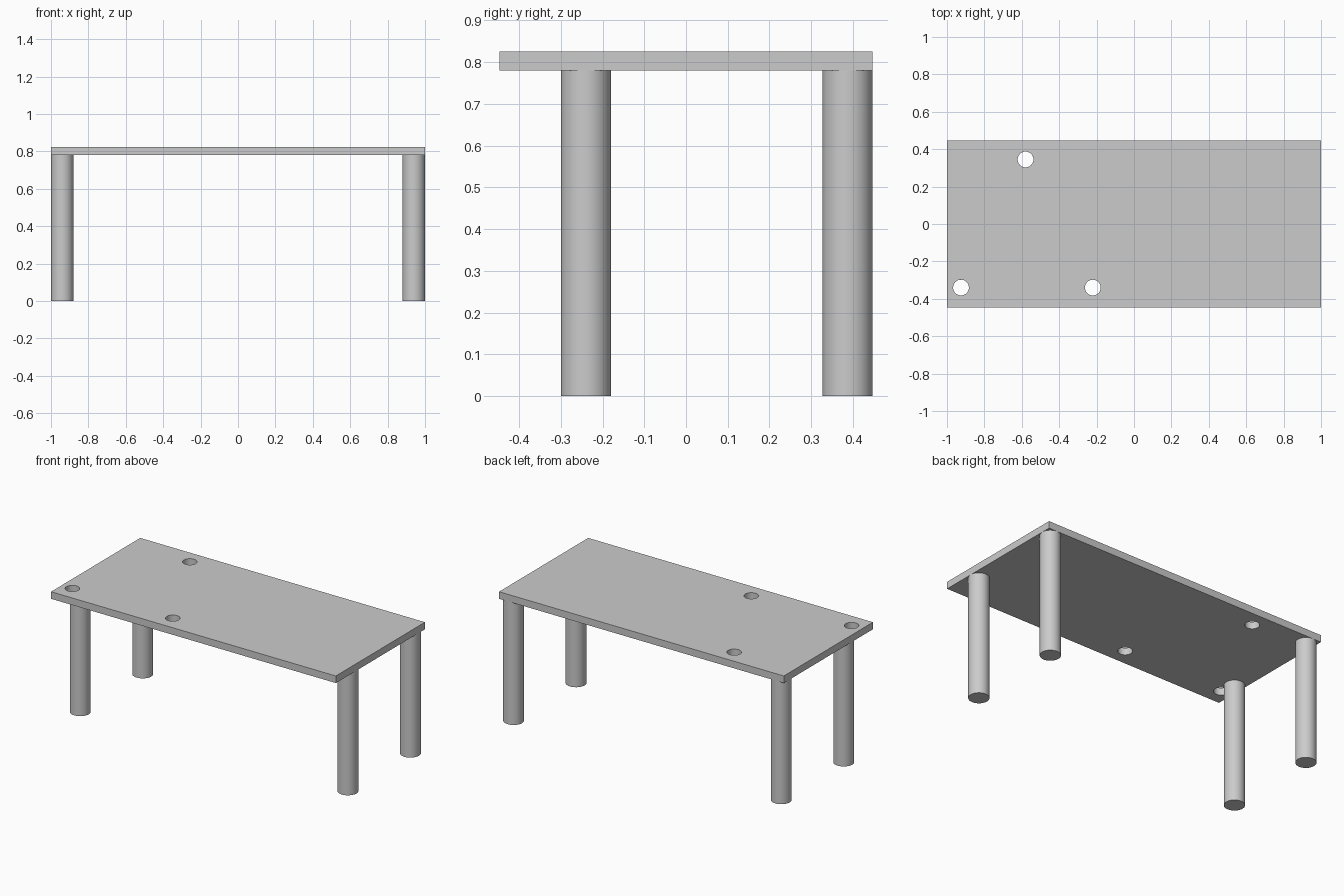
import bpy
import math

cube = bpy.data.objects.get("Cube")
if cube:
    bpy.data.objects.remove(cube, do_unlink=True)

LENGTH, DEPTH = 2.0, 0.894
LEG_H, TOP_H = 0.78, 0.045
LEG_R, HOLE_R = 0.06, 0.042

grey = bpy.data.materials.new("plain grey")
grey.use_nodes = True
colour = (0.6, 0.6, 0.6, 1)
grey.diffuse_color = colour
grey.node_tree.nodes["Principled BSDF"].inputs["Base Color"].default_value = colour


def cylinder(name, x, y, z0, z1, radius):
    bpy.ops.mesh.primitive_cylinder_add(
        vertices=64, radius=radius, depth=z1 - z0, location=(x, y, (z0 + z1) / 2))
    obj = bpy.context.object
    obj.name = name
    obj.data.materials.append(grey)
    return obj


# Table top slab
bpy.ops.mesh.primitive_cube_add(size=1, location=(0, 0, LEG_H + TOP_H / 2))
top = bpy.context.object
top.name = "table_top"
top.scale = (LENGTH, DEPTH, TOP_H)
bpy.ops.object.transform_apply(location=False, rotation=False, scale=True)
top.data.materials.append(grey)

# Three round holes through the top
for i, (x, y) in enumerate([(-0.925, -0.34), (-0.58, 0.345), (-0.22, -0.34)]):
    cutter = cylinder(f"hole_cutter_{i + 1}", x, y, LEG_H - 0.1, LEG_H + 0.2, HOLE_R)
    cut = top.modifiers.new(f"hole_{i + 1}", 'BOOLEAN')
    cut.operation = 'DIFFERENCE'
    cut.solver = 'EXACT'
    cut.object = cutter
    bpy.context.view_layer.objects.active = top
    bpy.ops.object.modifier_apply(modifier=cut.name)
    bpy.data.objects.remove(cutter, do_unlink=True)

# Four round legs, the front pair set back from the edge
legs = []
for row, y in (("front", -0.24), ("back", DEPTH / 2 - LEG_R)):
    for side, sign in (("left", 1), ("right", -1)):
        x = sign * (LENGTH / 2 - LEG_R)
        legs.append(cylinder(f"{row}_{side}_leg", x, y, 0, LEG_H, LEG_R))

# Smooth the round walls, keep the edges sharp
bpy.ops.object.select_all(action='DESELECT')
for obj in legs + [top]:
    obj.select_set(True)
bpy.context.view_layer.objects.active = top
bpy.ops.object.shade_smooth_by_angle(angle=math.radians(30))
